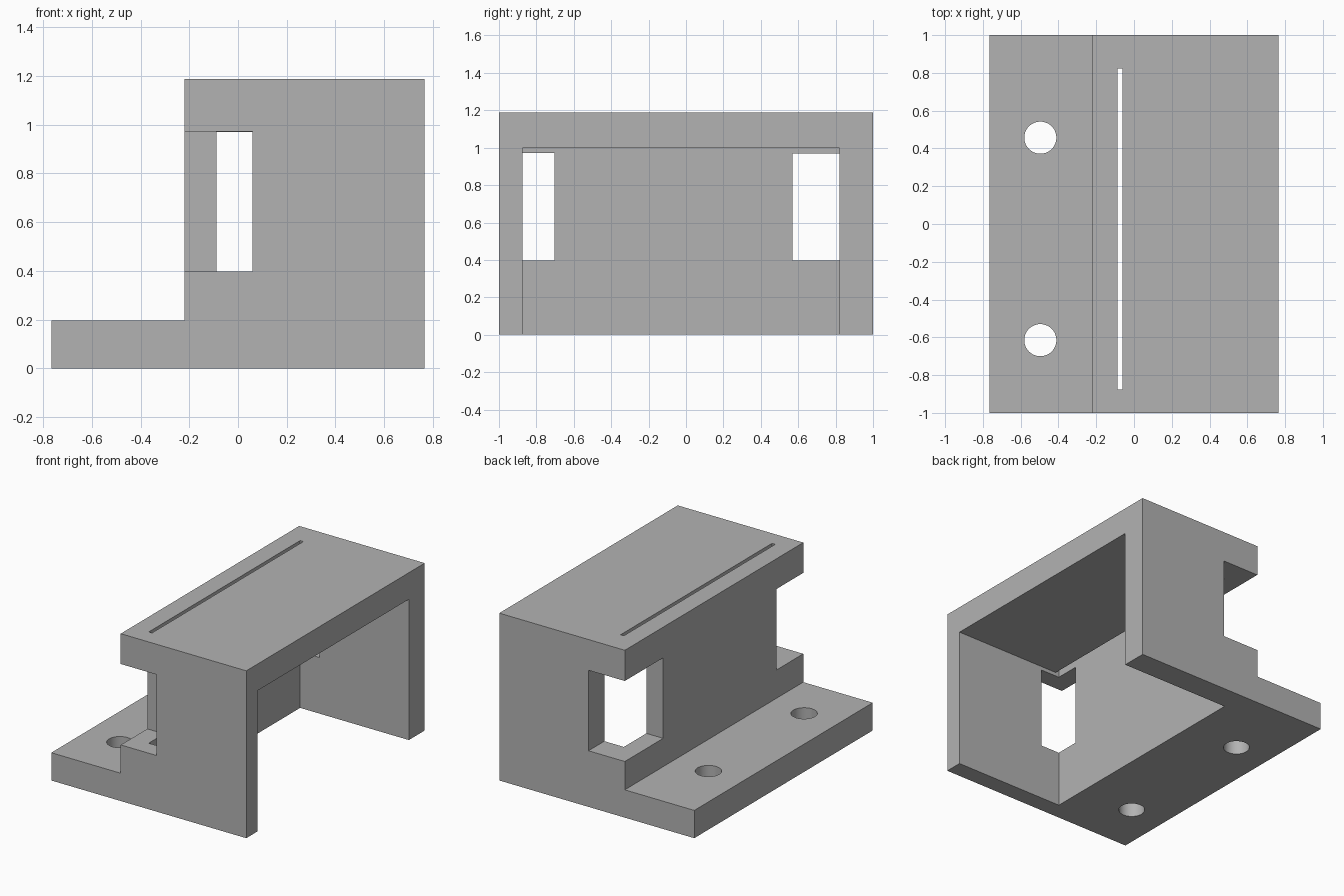
import bpy, bmesh
from mathutils import Vector

if "Cube" in bpy.data.objects:
    bpy.data.objects.remove(bpy.data.objects["Cube"])

grey = bpy.data.materials.new("plain grey")
grey.use_nodes = True
grey.diffuse_color = (0.45, 0.45, 0.45, 1)
grey.node_tree.nodes["Principled BSDF"].inputs["Base Color"].default_value = grey.diffuse_color

HALF_X, HALF_Y, TOP = 0.765, 1.0, 1.187
STEP_X, STEP_Z = -0.22, 0.197
WALL_X = -0.088          # inner face of the upright wall
OUT = 0.2                # overshoot of cutters past the body


def link(name, bm):
    bmesh.ops.recalc_face_normals(bm, faces=bm.faces)
    mesh = bpy.data.meshes.new(name)
    bm.to_mesh(mesh)
    bm.free()
    obj = bpy.data.objects.new(name, mesh)
    bpy.context.collection.objects.link(obj)
    return obj


def box(name, low, high):
    low, high = Vector(low), Vector(high)
    bm = bmesh.new()
    bmesh.ops.create_cube(bm, size=1)
    bmesh.ops.scale(bm, vec=high - low, verts=bm.verts)
    bmesh.ops.translate(bm, vec=(low + high) / 2, verts=bm.verts)
    return link(name, bm)


def cut(body, cutter):
    cutter.hide_render = True
    mod = body.modifiers.new(cutter.name, 'BOOLEAN')
    mod.operation, mod.solver, mod.object = 'DIFFERENCE', 'EXACT', cutter
    bpy.context.view_layer.objects.active = body
    bpy.ops.object.modifier_apply(modifier=mod.name)
    bpy.data.objects.remove(cutter)


# Stepped body extruded along its length
profile = [(-HALF_X, 0), (HALF_X, 0), (HALF_X, TOP),
           (STEP_X, TOP), (STEP_X, STEP_Z), (-HALF_X, STEP_Z)]
bm = bmesh.new()
face = bm.faces.new([bm.verts.new((x, -HALF_Y, z)) for x, z in profile])
grown = bmesh.ops.extrude_face_region(bm, geom=[face])["geom"]
bmesh.ops.translate(bm, vec=(0, 2 * HALF_Y, 0),
                    verts=[v for v in grown if isinstance(v, bmesh.types.BMVert)])
body = link("mounting_bracket", bm)
body.data.materials.append(grey)

# Inner cavity, open below and on the left side
cut(body, box("cavity", (WALL_X, -0.875, -OUT), (HALF_X + OUT, 0.822, 0.998)))

# Corner windows at front and back
cut(body, box("front_window", (STEP_X - OUT, -HALF_Y - OUT, 0.398), (0.06, -0.702, 0.972)))
cut(body, box("back_window", (STEP_X - OUT, 0.57, 0.398), (0.065, HALF_Y + OUT, 0.969)))

# Narrow slot through the roof
cut(body, box("roof_slot", (WALL_X, -0.875, 0.9), (-0.062, 0.822, TOP + OUT)))

# Round bolt holes in the foot
for y in (0.457, -0.615):
    bm = bmesh.new()
    bmesh.ops.create_cone(bm, cap_ends=True, segments=48, radius1=0.085, radius2=0.085, depth=1)
    bmesh.ops.translate(bm, vec=(-0.496, y, 0.1), verts=bm.verts)
    cut(body, link("bolt_hole", bm))

# Smooth hole walls, crisp edges elsewhere
body.select_set(True)
bpy.context.view_layer.objects.active = body
bpy.ops.object.shade_smooth_by_angle()
